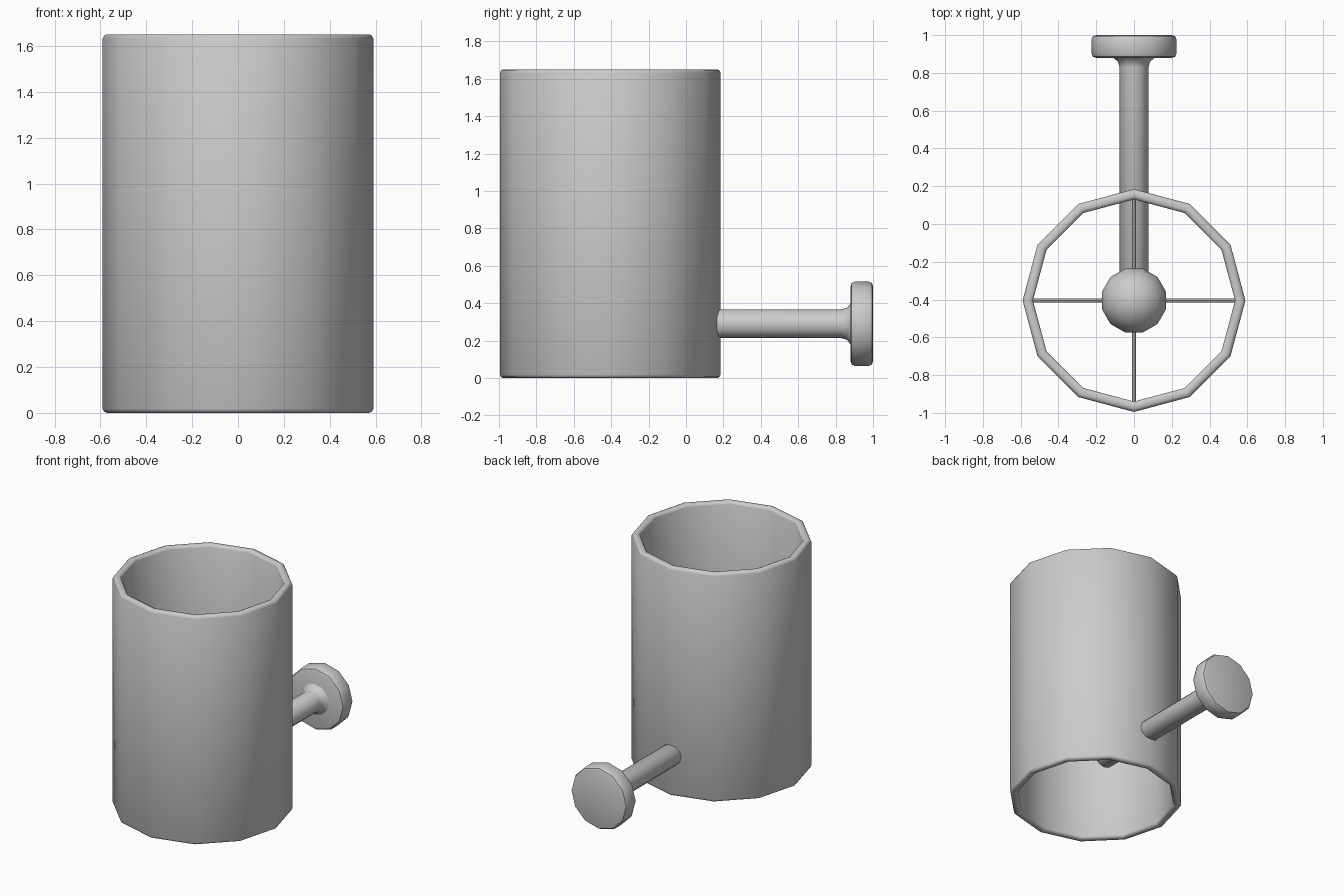
import bpy, math
from mathutils import Matrix, Vector

cube = bpy.data.objects.get("Cube")
if cube:
    bpy.data.objects.remove(cube)

grey = bpy.data.materials.new("mid grey")
grey.use_nodes = True
colour = (0.6, 0.6, 0.6, 1)
grey.diffuse_color = colour
grey.node_tree.nodes["Principled BSDF"].inputs["Base Color"].default_value = colour

AXIS_Y = -0.405   # centre line of the tube
HEIGHT = 1.65
MID = HEIGHT / 2
ROD_Z = 0.29


def finish(obj, name, angle=40):
    obj.name = name
    obj.data.materials.append(grey)
    bpy.ops.object.select_all(action="DESELECT")
    obj.select_set(True)
    bpy.context.view_layer.objects.active = obj
    bpy.ops.object.shade_smooth_by_angle(angle=math.radians(angle))
    return obj


def lathe(name, profile, matrix, closed=False, sides=12):
    """Spin (radius, height) points around local z."""
    n = len(profile)
    verts, faces = [], []
    for s in range(sides):
        a = math.tau * s / sides
        verts += [matrix @ Vector((r * math.cos(a), r * math.sin(a), h)) for r, h in profile]
    for s in range(sides):
        t = (s + 1) % sides
        for i in range(n if closed else n - 1):
            j = (i + 1) % n
            faces.append((s * n + i, t * n + i, t * n + j, s * n + j))
    if not closed:   # flat end caps
        faces.append([s * n for s in reversed(range(sides))])
        faces.append([s * n + n - 1 for s in range(sides)])
    mesh = bpy.data.meshes.new(name)
    mesh.from_pydata(verts, [], faces)
    obj = bpy.data.objects.new(name, mesh)
    bpy.context.collection.objects.link(obj)
    return finish(obj, name)


# Open tube with softened rims
outer, inner, b = 0.59, 0.535, 0.018
half = [(inner, b), (inner + b / 3, b / 3), (inner + b, 0),
        (outer - b, 0), (outer - b / 3, b / 3), (outer, b)]
wall = half + [(r, HEIGHT - h) for r, h in reversed(half)]
lathe("tube_wall", wall, Matrix.Translation((0, AXIS_Y, 0)), closed=True)

# Rod and end disc, lying along y
along_y = Matrix.Translation((0, 0, ROD_Z)) @ Matrix.Rotation(math.radians(-90), 4, "X")
lathe("rod", [(0.06, -0.33), (0.077, -0.31), (0.077, 0.83), (0.085, 0.86), (0.11, 0.88)], along_y)
lathe("end_disc", [(0.2, 0.88), (0.218, 0.886), (0.226, 0.905),
                   (0.226, 0.975), (0.218, 0.994), (0.2, 1.0)], along_y)

# Ball held at the middle of the tube
bpy.ops.mesh.primitive_uv_sphere_add(segments=12, ring_count=8, radius=0.176,
                                     location=(0, AXIS_Y, MID),
                                     rotation=(0, 0, math.radians(15)))
finish(bpy.context.object, "centre_ball", 60)

# Four thin spokes from the ball to the wall
for i, name in enumerate(("left", "back", "right", "front")):
    turn = (Matrix.Translation((0, AXIS_Y, MID)) @ Matrix.Rotation(i * math.pi / 2, 4, "Z")
            @ Matrix.Rotation(math.pi / 2, 4, "Y"))
    lathe(name + "_spoke", [(0.011, 0.1), (0.011, 0.56)], turn, sides=8)
